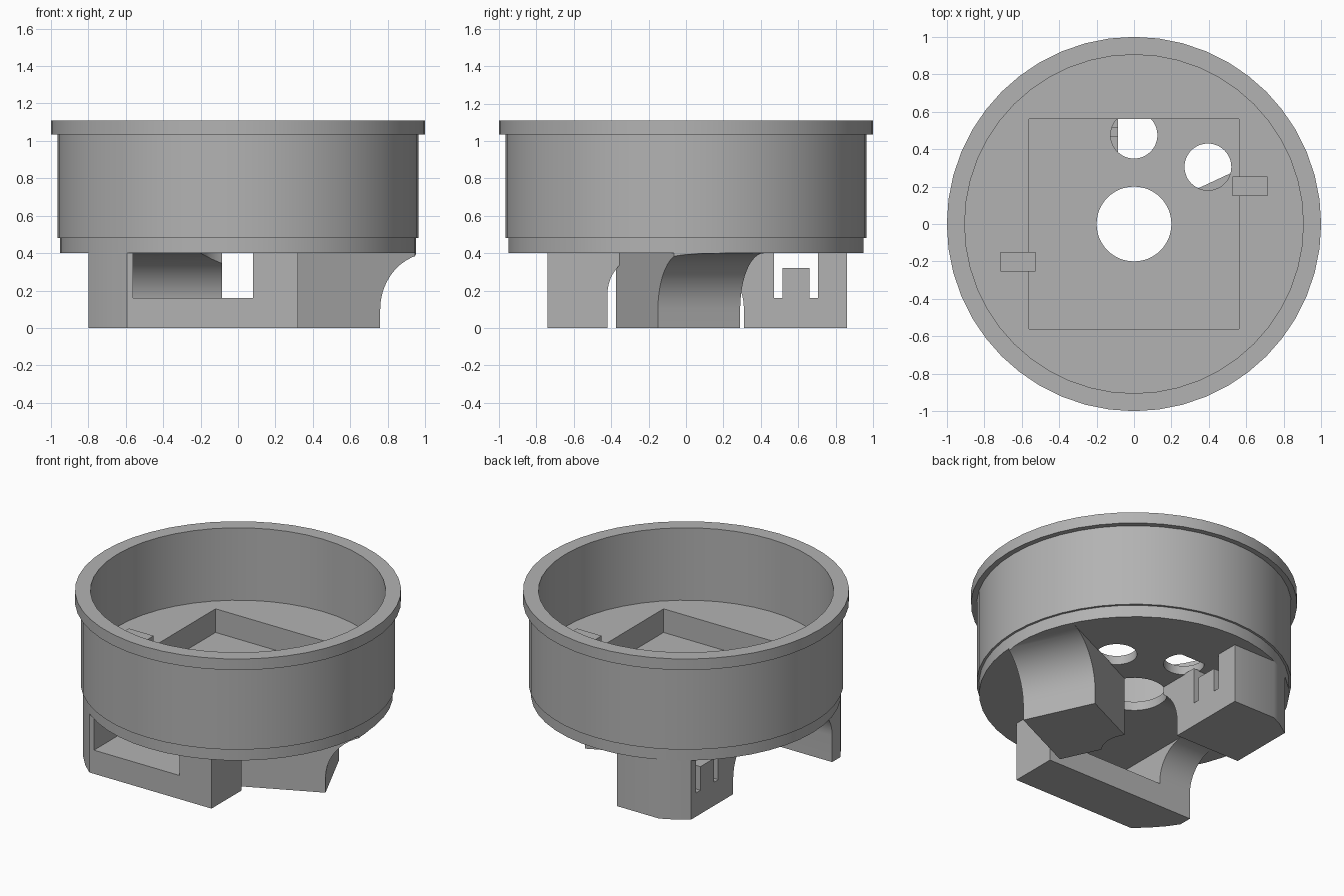
import bpy, bmesh
from math import sin, cos, pi, radians
from mathutils import Matrix, Vector

if "Cube" in bpy.data.objects:
    bpy.data.objects.remove(bpy.data.objects["Cube"])

grey = bpy.data.materials.new("plain grey")
grey.use_nodes = True
colour = (0.45, 0.45, 0.45, 1)
grey.diffuse_color = colour
grey.node_tree.nodes["Principled BSDF"].inputs["Base Color"].default_value = colour

SIDES = 48
BASE = 0.4        # underside of the cup
FLOOR = 0.62      # inside floor
TOP = 1.11
BODY_R = 0.95


def finish(name, bm):
    bmesh.ops.recalc_face_normals(bm, faces=bm.faces)
    mesh = bpy.data.meshes.new(name)
    bm.to_mesh(mesh)
    bm.free()
    mesh.materials.append(grey)
    ob = bpy.data.objects.new(name, mesh)
    bpy.context.collection.objects.link(ob)
    return ob


def box(name, lo, hi, frame=Matrix()):
    lo, hi = Vector(lo), Vector(hi)
    bm = bmesh.new()
    bmesh.ops.create_cube(bm, size=1)
    for v in bm.verts:
        v.co = frame @ Vector([(a + b) / 2 + c * (b - a)
                               for a, b, c in zip(lo, hi, v.co)])
    return finish(name, bm)


def cylinder(name, x, y, r, z0, z1):
    bm = bmesh.new()
    bmesh.ops.create_cone(bm, cap_ends=True, segments=SIDES, radius1=r, radius2=r,
                          depth=z1 - z0,
                          matrix=Matrix.Translation((x, y, (z0 + z1) / 2)))
    return finish(name, bm)


def lathe(name, profile):
    bm = bmesh.new()
    verts = [bm.verts.new((r, 0, z)) for r, z in profile]
    edges = [bm.edges.new(p) for p in zip(verts, verts[1:])]
    bmesh.ops.spin(bm, geom=verts + edges, axis=(0, 0, 1), cent=(0, 0, 0),
                   steps=SIDES, angle=2 * pi)
    bmesh.ops.remove_doubles(bm, verts=bm.verts, dist=0.0001)
    return finish(name, bm)


def carve(ob, cutter, operation="DIFFERENCE"):
    mod = ob.modifiers.new("carve", "BOOLEAN")
    mod.operation, mod.object, mod.solver = operation, cutter, "EXACT"
    bpy.context.view_layer.update()
    graph = bpy.context.evaluated_depsgraph_get()
    mesh = bpy.data.meshes.new_from_object(ob.evaluated_get(graph))
    ob.modifiers.clear()
    ob.data = mesh
    bpy.data.objects.remove(cutter)


def smooth(ob):
    bpy.ops.object.select_all(action="DESELECT")
    ob.select_set(True)
    bpy.context.view_layer.objects.active = ob
    bpy.ops.object.shade_smooth_by_angle(angle=radians(30))


# Cup with stepped base and lipped rim
cup = lathe("cup", [(0, BASE), (BODY_R, BASE), (BODY_R, 0.48), (0.965, 0.48),
                    (0.965, 1.035), (1, 1.035), (1, TOP), (0.905, TOP),
                    (0.905, FLOOR), (0, FLOOR)])
# Square pocket in the floor, then the three through holes
carve(cup, box("pocket_cutter", (-0.56, -0.56, 0.46), (0.56, 0.56, 0.8)))
for x, y, r in ((0, 0, 0.2), (0.395, 0.305, 0.125)):
    carve(cup, cylinder("hole_cutter", x, y, r, 0.3, 0.8))
clipped = cylinder("hole_cutter", 0, 0.475, 0.125, 0.3, 0.8)
carve(clipped, box("trim", (-0.5, 0, 0), (0.5, 0.56, 1)), "INTERSECT")
carve(cup, clipped)
smooth(cup)

# Small stops on the cup floor
for name, side in (("left_stop", 1), ("right_stop", -1)):
    cx, cy = side * 0.62, side * 0.202
    box(name, (cx - 0.093, cy - 0.053, FLOOR - 0.01), (cx + 0.093, cy + 0.053, 0.717))


def leg(name, origin, inward, along, width, length, r):
    """Block whose outer face flares into the base with a concave curve."""
    s, t = Vector((*inward, 0)), Vector((*along, 0))
    frame = Matrix(((s.x, t.x, 0, origin[0]), (s.y, t.y, 0, origin[1]),
                    (0, 0, 1, 0), (0, 0, 0, 1)))
    top = BASE + 0.006
    profile = [(width, top), (width, 0), (0, 0)]
    for i in range(13):
        a = pi / 2 * i / 12
        profile.append((r * cos(a) - r, BASE - r + r * sin(a)))
    profile.append((-r, top))
    bm = bmesh.new()
    face = bm.faces.new([bm.verts.new(frame @ Vector((u, 0, z))) for u, z in profile])
    ext = bmesh.ops.extrude_face_region(bm, geom=[face])["geom"]
    bmesh.ops.translate(bm, vec=t * length,
                        verts=[v for v in ext if isinstance(v, bmesh.types.BMVert)])
    ob = finish(name, bm)
    carve(ob, cylinder("round_trim", 0, 0, BODY_R, -0.1, 0.6), "INTERSECT")
    carve(ob, cylinder("centre_trim", 0, 0, 0.2, -0.1, 0.6))
    return ob, frame


# Front leg with a wide window
front, _ = leg("front_leg", (-0.8, -0.42), (0, -1), (1, 0), 0.32, 1.12, 0.22)
carve(front, box("window_cutter", (-0.56, -1, 0.16), (0.08, 0, 0.5)))
smooth(front)

# Two slotted legs, each with a tongue standing in the slot
tilt = radians(25)
for name, origin, inward, along, width in (
        ("back_leg", (-0.085, 0.31), (0, 1), (-1, 0), 0.55),
        ("side_leg", (0.76, -0.15), (-cos(tilt), -sin(tilt)),
         (-sin(tilt), cos(tilt)), 0.53)):
    ob, frame = leg(name, origin, inward, along, width, 0.485, 0.3)
    for lo, hi, z in ((0.16, 0.205, 0.16), (0.35, 0.395, 0.16), (0.19, 0.37, 0.32)):
        carve(ob, box("slot_cutter", (lo, -0.2, z), (hi, 0.8, 0.5), frame))
    smooth(ob)
